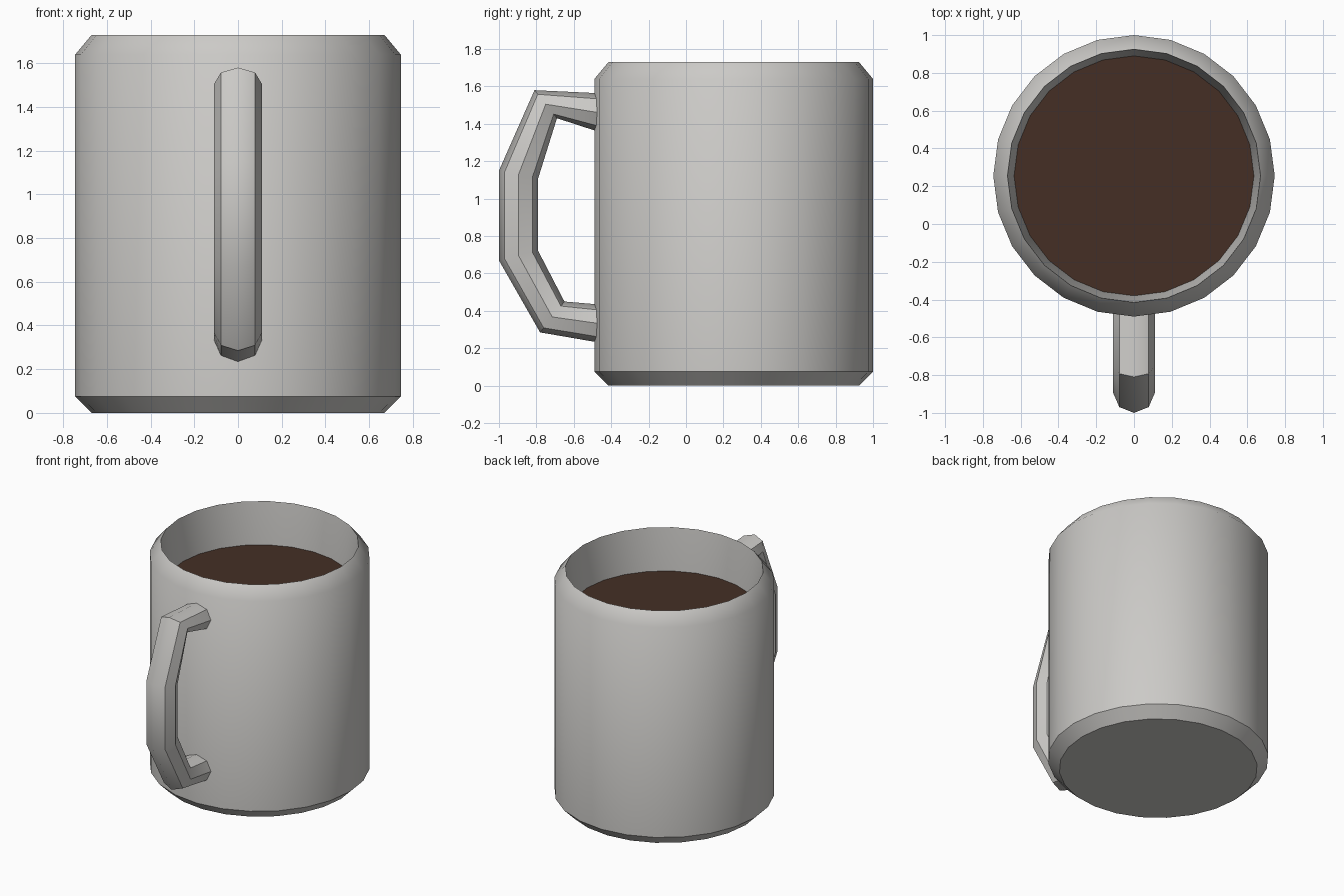
import bpy
import bmesh
from math import sin, cos, pi, radians
from mathutils import Vector

if "Cube" in bpy.data.objects:
    bpy.data.objects.remove(bpy.data.objects["Cube"])

SIDES = 24
CENTRE_Y = 0.255


def material(name, rgb):
    mat = bpy.data.materials.new(name)
    mat.use_nodes = True
    mat.diffuse_color = (*rgb, 1)
    mat.node_tree.nodes["Principled BSDF"].inputs["Base Color"].default_value = (*rgb, 1)
    return mat


def circle(radius, z):
    return [Vector((radius * sin(2 * pi * i / SIDES),
                    CENTRE_Y + radius * cos(2 * pi * i / SIDES), z))
            for i in range(SIDES)]


def loft(name, rings, mat):
    """Skin a row of rings, cap both ends and smooth the shallow edges."""
    bm = bmesh.new()
    loops = [[bm.verts.new(p) for p in ring] for ring in rings]
    for a, b in zip(loops, loops[1:]):
        for i in range(len(a)):
            j = (i + 1) % len(a)
            bm.faces.new((a[i], a[j], b[j], b[i]))
    bm.faces.new(loops[0])
    if len(loops) > 1:
        bm.faces.new(loops[-1])
        bmesh.ops.recalc_face_normals(bm, faces=bm.faces)
    else:
        bm.normal_update()
        if bm.faces[:][0].normal.z < 0:
            bmesh.ops.reverse_faces(bm, faces=bm.faces)
    mesh = bpy.data.meshes.new(name)
    bm.to_mesh(mesh)
    bm.free()
    mesh.materials.append(mat)
    obj = bpy.data.objects.new(name, mesh)
    bpy.context.collection.objects.link(obj)
    bpy.ops.object.select_all(action="DESELECT")
    obj.select_set(True)
    bpy.context.view_layer.objects.active = obj
    bpy.ops.object.shade_smooth_by_angle(angle=radians(43))
    return obj


ceramic = material("grey ceramic", (0.60, 0.59, 0.57))
coffee = material("dark coffee", (0.058, 0.028, 0.018))

# Cup: chamfered outside, sharp rim, tapered inside down to the floor
profile = [(0.67, 0), (0.745, 0.075), (0.745, 1.64), (0.67, 1.73),
           (0.635, 1.42), (0.60, 0.12)]
loft("cup", [circle(r, z) for r, z in profile], ceramic)

# Drink surface
loft("coffee_surface", [circle(0.636, 1.42)], coffee)

# Handle: eight-sided tube between an outer and an inner side outline
outer = [(-0.45, 1.563), (-0.81, 1.58), (-1.0, 1.15), (-1.0, 0.67),
         (-0.78, 0.285), (-0.45, 0.228)]
inner = [(-0.45, 1.352), (-0.69, 1.43), (-0.79, 1.11), (-0.79, 0.72),
         (-0.65, 0.45), (-0.45, 0.433)]
rings = []
for o, i in zip(outer, inner):
    o, i = Vector((0, *o)), Vector((0, *i))
    mid, half = (o + i) / 2, (o - i) / 2
    rings.append([mid + half * cos(k * pi / 4) + Vector((0.11 * sin(k * pi / 4), 0, 0))
                  for k in range(8)])
loft("handle", rings, ceramic)
